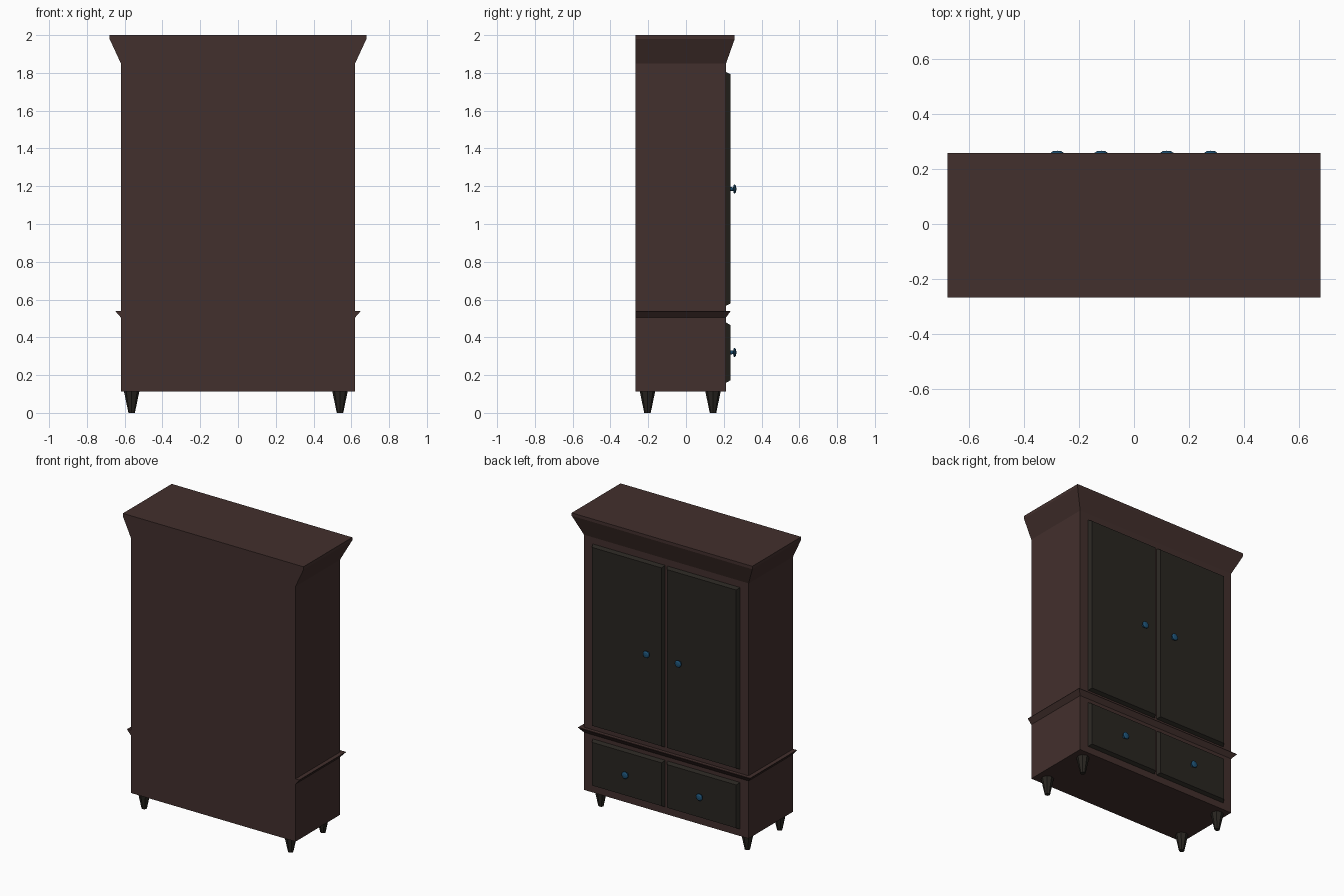
import bpy, bmesh, math
from mathutils import Vector, Matrix

if "Cube" in bpy.data.objects:
    bpy.data.objects.remove(bpy.data.objects["Cube"])


def material(name, rgb):
    m = bpy.data.materials.new(name)
    m.diffuse_color = (*rgb, 1)
    m.use_nodes = True
    m.node_tree.nodes["Principled BSDF"].inputs["Base Color"].default_value = m.diffuse_color
    return m


WOOD = material("brown_wood", (0.055, 0.029, 0.026))
DARK = material("dark_wood", (0.022, 0.019, 0.015))
BLUE = material("blue_metal", (0.012, 0.08, 0.17))


def finish(name, bm, mat):
    bmesh.ops.recalc_face_normals(bm, faces=bm.faces)
    me = bpy.data.meshes.new(name)
    bm.to_mesh(me)
    bm.free()
    me.materials.append(mat)
    ob = bpy.data.objects.new(name, me)
    bpy.context.collection.objects.link(ob)
    return ob


def loft(name, rings, mat):
    """Closed solid through a list of four-cornered rings."""
    bm = bmesh.new()
    loops = [[bm.verts.new(p) for p in ring] for ring in rings]
    for a, b in zip(loops, loops[1:]):
        for i in range(4):
            j = (i + 1) % 4
            bm.faces.new((a[i], a[j], b[j], b[i]))
    bm.faces.new(loops[0])
    bm.faces.new(loops[-1])
    return finish(name, bm, mat)


BACK, FRONT = -0.267, 0.212


def level(half_x, y1, z):
    return [(-half_x, BACK, z), (half_x, BACK, z), (half_x, y1, z), (-half_x, y1, z)]


def panel(name, x0, x1, z0, z1):
    """Raised panel with sloping edges on the +y face."""
    def ring(d, y):
        return [(x0 + d, y, z0 + d), (x1 - d, y, z0 + d),
                (x1 - d, y, z1 - d), (x0 + d, y, z1 - d)]
    return loft(name, [ring(0, FRONT - 0.005), ring(0, FRONT), ring(0.012, 0.235)], DARK)


def knob(name, x, z):
    """Turned knob: (radius, y) profile spun about the y axis."""
    profile = [(0, 0.23), (0.011, 0.23), (0.009, 0.25), (0.023, 0.253),
               (0.024, 0.259), (0.016, 0.265), (0, 0.267)]
    bm = bmesh.new()
    vs = [bm.verts.new((x + r, y, z)) for r, y in profile]
    es = [bm.edges.new(p) for p in zip(vs, vs[1:])]
    bmesh.ops.spin(bm, geom=vs + es, cent=(x, 0, z), axis=(0, 1, 0),
                   angle=math.tau, steps=12)
    bmesh.ops.remove_doubles(bm, verts=bm.verts, dist=1e-5)
    return finish(name, bm, BLUE)


# Cabinet carcass, flared cornice and waist moulding (all flush at the back)
loft("carcass", [level(0.62, FRONT, 0.113), level(0.62, FRONT, 1.85)], WOOD)
loft("cornice", [level(0.62, FRONT, 1.85), level(0.68, 0.258, 1.98),
                 level(0.68, 0.258, 2.0)], WOOD)
loft("waist_moulding", [level(0.62, FRONT, 0.505), level(0.648, 0.235, 0.537),
                        level(0.648, 0.235, 0.54)], WOOD)

# Doors and drawers with their knobs
for side, s in (("left", -1), ("right", 1)):
    x0, x1 = sorted((s * 0.008, s * 0.555))
    panel(side + "_door", x0, x1, 0.567, 1.805)
    panel(side + "_drawer", x0, x1, 0.16, 0.478)
    knob(side + "_door_knob", s * 0.12, 1.185)
    knob(side + "_drawer_knob", s * 0.28, 0.32)

# Tapered legs
for i, (x, y) in enumerate([(-0.563, -0.204), (0.54, -0.204),
                            (-0.563, 0.143), (0.54, 0.143)]):
    bm = bmesh.new()
    bmesh.ops.create_cone(bm, cap_ends=True, segments=8, radius1=0.017, radius2=0.041,
                          depth=0.115, matrix=Matrix.Translation(Vector((x, y, 0.0575))))
    finish(f"leg_{i + 1}", bm, DARK)
